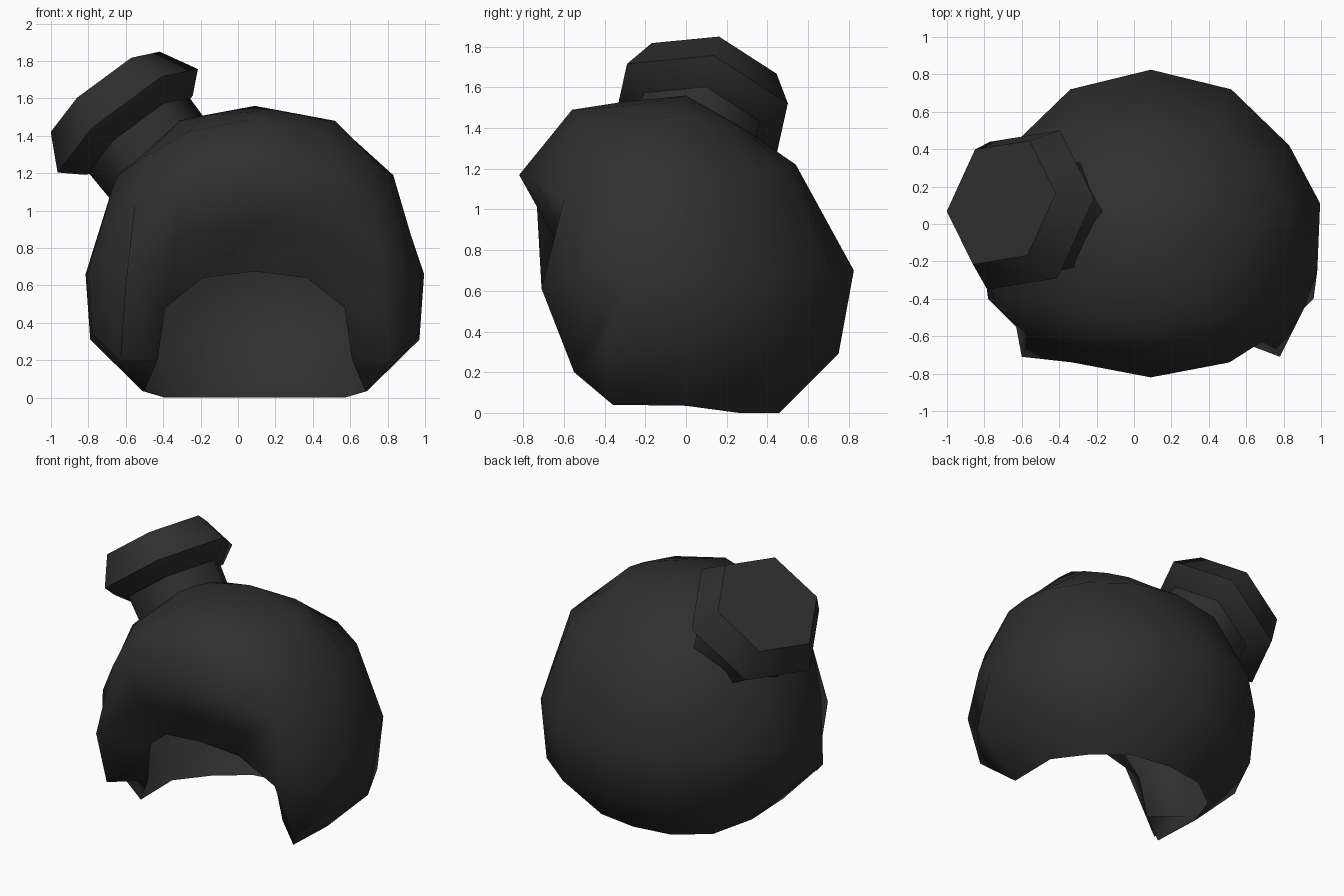
import bpy, bmesh, math
from mathutils import Vector

if "Cube" in bpy.data.objects:
    bpy.data.objects.remove(bpy.data.objects["Cube"])

mat = bpy.data.materials.new("charcoal black")
mat.diffuse_color = (0.028, 0.028, 0.028, 1)
mat.use_nodes = True
mat.node_tree.nodes["Principled BSDF"].inputs["Base Color"].default_value = mat.diffuse_color

CX = 0.09  # symmetry plane of the shell


def finish(name, bm, angle):
    me = bpy.data.meshes.new(name)
    bm.to_mesh(me)
    bm.free()
    ob = bpy.data.objects.new(name, me)
    bpy.context.collection.objects.link(ob)
    me.materials.append(mat)
    bpy.ops.object.select_all(action='DESELECT')
    ob.select_set(True)
    bpy.context.view_layer.objects.active = ob
    bpy.ops.object.shade_smooth_by_angle(angle=math.radians(angle))
    return ob


def bridge(bm, a, b):
    n = len(a)
    for i in range(n):
        j = (i + 1) % n
        bm.faces.new((a[i], a[j], b[j], b[i]))


# Open shell: half rings from the front centre round to the back centre
half_rings = [
    # rim of the face and neck opening
    [(0, -.55, .675), (.28, -.52, .64), (.48, -.41, .48), (.52, -.38, .2), (.59, -.36, .04),
     (.6, 0, .035), (.48, .26, 0), (.27, .42, 0), (0, .46, 0)],
    # lower bulge with the two cheek lobes
    [(0, -.67, .9), (.4, -.6, .86), (.69, -.71, .61), (.72, -.55, .2), (.87, -.4, .34),
     (.88, .05, .31), (.68, .44, .29), (.4, .66, .29), (0, .75, .29)],
    # widest ring, rising to the brow
    [(0, -.82, 1.17), (.42, -.74, 1.14), (.64, -.6, 1.05), (.82, -.45, .78), (.89, -.25, .68),
     (.905, .11, .66), (.74, .42, .68), (.43, .72, .7), (0, .825, .7)],
    # upper dome
    [(0, -.56, 1.49), (.36, -.52, 1.42), (.6, -.42, 1.28), (.71, -.28, 1.2), (.74, -.1, 1.19),
     (.73, .1, 1.18), (.59, .34, 1.18), (.33, .5, 1.2), (0, .54, 1.22)],
    # crown
    [(0, -.3, 1.53), (.25, -.28, 1.51), (.4, -.22, 1.48), (.43, -.12, 1.48), (.43, 0, 1.47),
     (.4, .1, 1.44), (.3, .2, 1.42), (.17, .26, 1.41), (0, .28, 1.4)],
]
bm = bmesh.new()
prev = None
for half in half_rings:
    full = half + [(-x, y, z) for x, y, z in reversed(half[1:-1])]
    ring = [bm.verts.new((x + CX, y, z)) for x, y, z in full]
    if prev:
        bridge(bm, prev, ring)
    prev = ring
pole = bm.verts.new((CX, 0, 1.56))
for i in range(len(prev)):
    bm.faces.new((prev[i], prev[(i + 1) % len(prev)], pole))
finish("shell", bm, 75)


# Six-sided knob parts along a tilted axis
axis = Vector((-.6, .2, .77)).normalized()
side = Vector((.58, .1, .45))
side = (side - axis * side.dot(axis)).normalized()
cross = axis.cross(side)
top = Vector((-.71, .115, 1.635))


def hex_part(name, profile):
    """profile: (distance below the knob top, radius)"""
    bm = bmesh.new()
    rings = []
    for d, r in profile:
        c = top - axis * d
        rings.append([bm.verts.new(c + r * (side * math.cos(k * math.pi / 3)
                                            + cross * math.sin(k * math.pi / 3)))
                      for k in range(6)])
    for a, b in zip(rings, rings[1:]):
        bridge(bm, a, b)
    bm.faces.new(rings[0])
    bm.faces.new(rings[-1])
    bmesh.ops.recalc_face_normals(bm, faces=bm.faces[:])
    finish(name, bm, 62)


hex_part("knob_cap", [(0, .365), (.2, .47), (.3, .36)])
hex_part("knob_neck", [(.28, .34), (.62, .33)])
